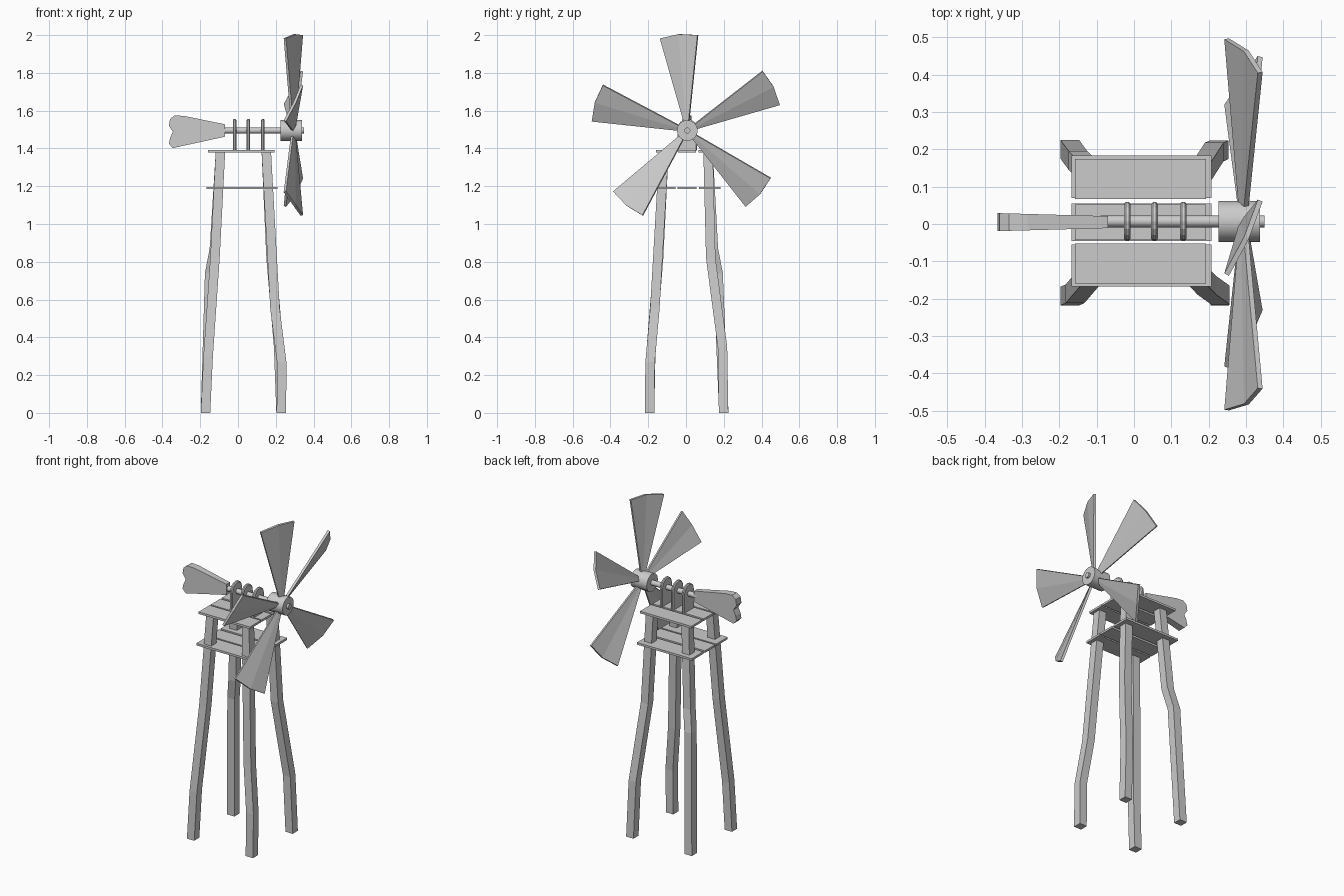
import bpy, bmesh, math
from mathutils import Vector, Matrix

if "Cube" in bpy.data.objects:
    bpy.data.objects.remove(bpy.data.objects["Cube"])

AXIS_Y, AXIS_Z = 0.007, 1.495


def make(name, verts, faces):
    me = bpy.data.meshes.new(name)
    bm = bmesh.new()
    vs = [bm.verts.new(v) for v in verts]
    for f in faces:
        bm.faces.new([vs[i] for i in f])
    bmesh.ops.recalc_face_normals(bm, faces=bm.faces)
    bm.to_mesh(me)
    bm.free()
    ob = bpy.data.objects.new(name, me)
    bpy.context.collection.objects.link(ob)
    return ob


def loft(name, rings):
    n = len(rings[0])
    verts = [p for r in rings for p in r]
    faces = [list(range(n)), [len(verts) - 1 - i for i in range(n)]]
    for k in range(len(rings) - 1):
        for i in range(n):
            j = (i + 1) % n
            faces.append([k*n + i, k*n + j, k*n + n + j, k*n + n + i])
    return make(name, verts, faces)


def box(name, x0, x1, y0, y1, z0, z1):
    return loft(name, [[(x0, y0, z), (x1, y0, z), (x1, y1, z), (x0, y1, z)] for z in (z0, z1)])


def rod(name, x0, x1, r, sides):
    ang = [2 * math.pi * i / sides for i in range(sides)]
    ob = loft(name, [[(x, AXIS_Y + r*math.cos(a), AXIS_Z + r*math.sin(a)) for a in ang]
                     for x in (x0, x1)])
    for p in ob.data.polygons:
        p.use_smooth = len(p.vertices) == 4
    return ob


# crooked wooden legs: centre line of each square post
legs = {
    "front_left_leg": [(-.172, -.193, 0), (-.158, -.187, .3), (-.122, -.145, .82), (-.093, -.117, 1.38)],
    "front_right_leg": [(.23, -.193, 0), (.231, -.19, .27), (.196, -.165, .55), (.15, -.117, 1.38)],
    "back_left_leg": [(-.172, .2, 0), (-.15, .17, .74), (-.125, .145, .87), (-.093, .117, 1.38)],
    "back_right_leg": [(.228, .199, 0), (.215, .193, .35), (.175, .131, .82), (.15, .117, 1.38)],
}
h = 0.025
for name, path in legs.items():
    loft(name, [[(x-h, y-h, z), (x+h, y-h, z), (x+h, y+h, z), (x-h, y+h, z)] for x, y, z in path])

# two slatted platforms
slats = ((-.168, -.055), (-.045, .055), (.07, .183))
for i, (y0, y1) in enumerate(slats):
    box(f"lower_slat_{i}", -.168, .208, y0, y1, 1.184, 1.197)
    box(f"upper_slat_{i}", -.158, .193, y0 * .95, y1 * .95, 1.378, 1.391)

# round-topped bearing plates carrying the shaft
for i, x in enumerate((-.018, .055, .132)):
    def arch(r):
        pts = [(AXIS_Y - r, 1.388), (AXIS_Y + r, 1.388)]
        for k in range(9):
            a = math.pi * k / 8
            pts.append((AXIS_Y + r*math.cos(a), 1.502 + (r + .002)*math.sin(a)))
        return pts
    loft(f"bearing_plate_{i}", [[(x + dx, y, z) for y, z in arch(r)]
                                for dx, r in ((-.009, .046), (-.004, .052), (.004, .052), (.009, .046))])

# shaft and hub
rod("shaft", -.09, .35, .016, 12)
rod("hub", .226, .338, .055, 16)

# folded, pitched sail blades (angle around the axle, pitch direction)
def blade(name, deg, side):
    def p(r, da, s, fold=0):
        a = math.radians(deg + da)
        return (.293 + side * .045 * s + fold, AXIS_Y + r*math.cos(a), AXIS_Z + r*math.sin(a))
    verts = [p(.04, -16, -.15), p(.04, 0, 0), p(.04, 16, .15),
             p(.508, -11.3, -1), p(.512, 0, 0, .008), p(.508, 11.3, 1)]
    ob = make(name, verts, [(0, 3, 4, 1), (1, 4, 5, 2)])
    m = ob.modifiers.new("thickness", "SOLIDIFY")
    m.thickness = .014
    m.offset = 0


for i, (deg, side) in enumerate(((95, -1), (27, 1), (-41, 1), (-129, 1), (163, -1))):
    blade(f"sail_blade_{i}", deg, side)

# tail vane with a notched end
outline = [(-.07, 1.528), (-.285, 1.572), (-.335, 1.575), (-.36, 1.556), (-.366, 1.53),
           (-.348, 1.495), (-.328, 1.48), (-.336, 1.455), (-.36, 1.436), (-.363, 1.412),
           (-.345, 1.402), (-.07, 1.462)]
outline = [(-.07, 1.528), (-.285, 1.572), (-.335, 1.575), (-.36, 1.556), (-.366, 1.52),
           (-.345, 1.488), (-.36, 1.455), (-.366, 1.425), (-.345, 1.402), (-.07, 1.462)]
loft("tail_vane", [[(x, .005 + s * (.016 + .008 * (-x - .07) / .29), z) for x, z in outline]
                   for s in (-1, 1)])
